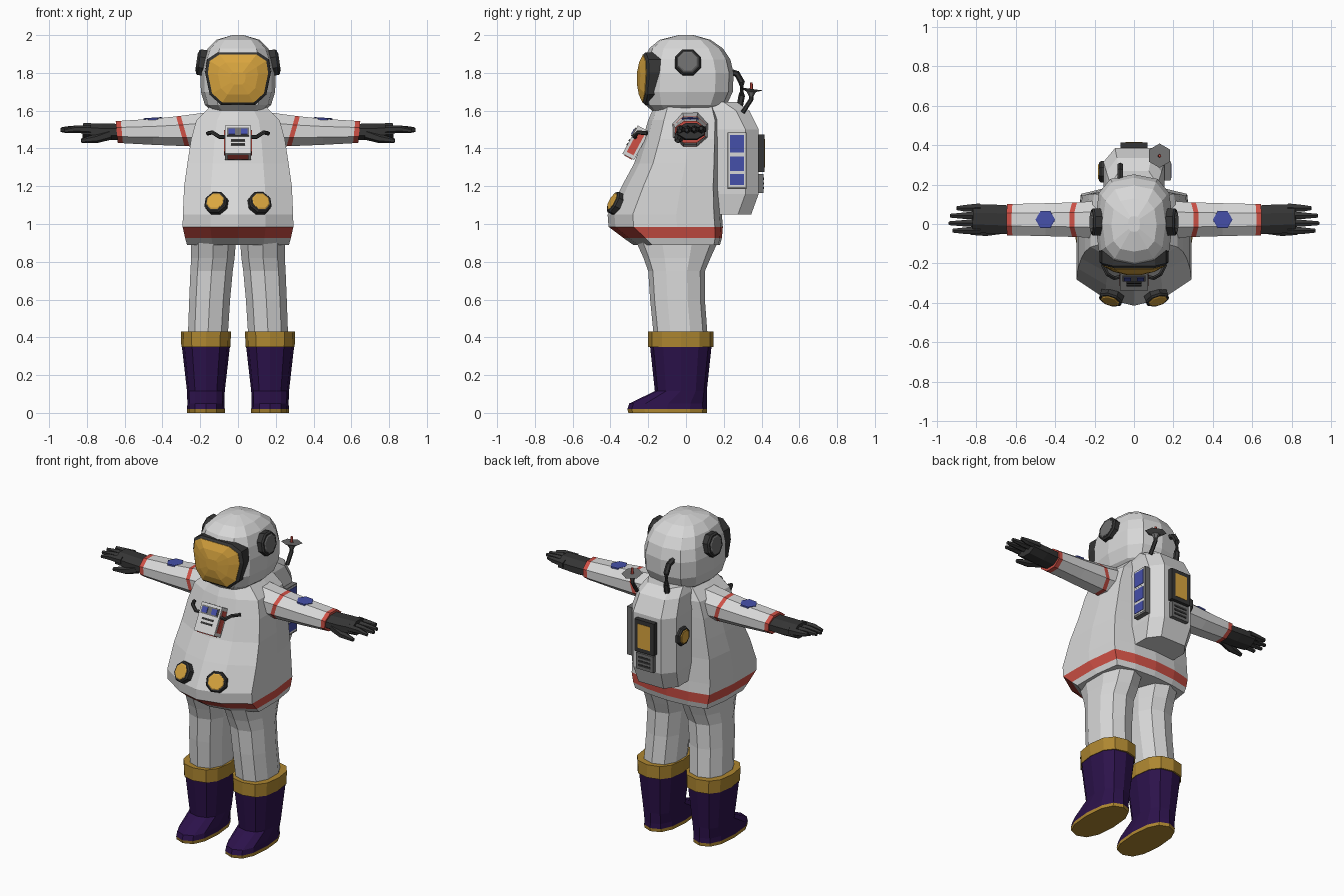
import bpy, bmesh, math
from mathutils import Vector, Matrix

old = bpy.data.objects.get("Cube")
if old:
    bpy.data.objects.remove(old, do_unlink=True)


def material(name, *rgb):
    m = bpy.data.materials.new(name)
    m.use_nodes = True
    m.diffuse_color = (*rgb, 1)
    m.node_tree.nodes["Principled BSDF"].inputs["Base Color"].default_value = (*rgb, 1)
    return m


WHITE = material("suit_white", .68, .68, .68)
RED = material("stripe_red", .62, .08, .06)
GOLD = material("visor_gold", .7, .38, .05)
OCHRE = material("boot_ochre", .42, .24, .03)
PURPLE = material("boot_purple", .025, .006, .07)
DARK = material("rubber_dark", .035, .035, .035)
BLUE = material("patch_blue", .06, .08, .4)
GREY = material("metal_grey", .16, .16, .16)


def loft(name, rings, mats):
    """Skin a stack of rings; mats is one material or one per band."""
    if not isinstance(mats, list):
        mats = [mats] * (len(rings) - 1)
    slots = list(dict.fromkeys(mats))
    bm = bmesh.new()
    loops = [[bm.verts.new(p) for p in r] for r in rings]
    n = len(loops[0])
    for a, b, m in zip(loops, loops[1:], mats):
        for i in range(n):
            j = (i + 1) % n
            bm.faces.new((a[i], a[j], b[j], b[i])).material_index = slots.index(m)
    bm.faces.new(loops[0]).material_index = slots.index(mats[0])
    bm.faces.new(loops[-1]).material_index = slots.index(mats[-1])
    bmesh.ops.recalc_face_normals(bm, faces=bm.faces)
    me = bpy.data.meshes.new(name)
    bm.to_mesh(me)
    bm.free()
    for m in slots:
        me.materials.append(m)
    ob = bpy.data.objects.new(name, me)
    bpy.context.collection.objects.link(ob)
    return ob


def power(v, e):
    return math.copysign(abs(v) ** e, v)


def oval(z, cx, w, front, back, n=12, e=1.0):
    """Horizontal rounded ring between two depths."""
    mid, half = (front + back) / 2, (back - front) / 2
    angles = [math.tau * i / n for i in range(n)]
    return [(cx + w * power(math.sin(a), e), mid - half * power(math.cos(a), e), z) for a in angles]


def tube(name, points, radii, mat, n=6, flat=1.0):
    """Tapered tube through points."""
    pts = [Vector(p) for p in points]
    rings = []
    for i, p in enumerate(pts):
        d = pts[min(i + 1, len(pts) - 1)] - pts[max(i - 1, 0)]
        q = d.to_track_quat("Z", "Y")
        rings.append([p + q @ Vector((radii[i] * math.cos(a), flat * radii[i] * math.sin(a), 0))
                      for a in (math.tau * (k + .5) / n for k in range(n))])
    return loft(name, rings, mat)


def disc(name, centre, normal, r, depth, mat, n=8):
    c, d = Vector(centre), Vector(normal).normalized()
    return tube(name, [c - d * depth, c + d * depth * .6, c + d * depth], [r, r, r * .88], mat, n)


def dial(name, centre, normal, r, face):
    c, d = Vector(centre), Vector(normal).normalized()
    disc(name + "_rim", c, d, r, .022, DARK)
    disc(name + "_face", c + d * .018, d, r * .76, .009, face)


def box(name, centre, size, mat, frame=Matrix()):
    x, y, z = (s / 2 for s in size)
    c = Vector(centre)
    rings = [[frame @ (c + Vector((sx * x, sy * y, h)))
              for sx, sy in ((-1, -1), (1, -1), (1, 1), (-1, 1))] for h in (-z, z)]
    return loft(name, rings, mat)


# Torso with belly bulge and red hem
half = [(.5, .06), (1, .22), (1, .6), (.92, .93), (.5, .98)]
outline = [(0, 0)] + half + [(0, 1)] + [(-x, t) for x, t in reversed(half)]
torso = [(.89, .27, -.28, .18), (.925, .28, -.33, .19), (.985, .293, -.41, .195),
         (1.05, .292, -.415, .19), (1.2, .285, -.34, .18), (1.32, .268, -.275, .18),
         (1.45, .248, -.23, .18), (1.55, .22, -.2, .18), (1.62, .15, -.17, .16)]
loft("torso", [[(x * w, f + (b - f) * t, z) for x, t in outline] for z, w, f, b in torso],
     [WHITE, RED] + [WHITE] * 6)

# Helmet
helmet = [(1.6, .14, -.18, .17), (1.63, .175, -.215, .215), (1.7, .197, -.235, .248),
          (1.8, .198, -.23, .252), (1.87, .183, -.222, .235), (1.93, .16, -.195, .195),
          (1.975, .115, -.14, .13), (2.0, .03, -.04, .04)]
loft("helmet", [oval(z, 0, w, f, b, 12, .72) for z, w, f, b in helmet], WHITE)

# Curved visor with dark rim
side = [(.1, .13), (.153, .095), (.163, .03), (.14, -.08), (.085, -.13)]
shape = side + [(-x, z) for x, z in reversed(side)]


def visor_ring(scale, y):
    return [(x * scale, y + (x * scale) ** 2, 1.77 + z * scale) for x, z in shape]


loft("visor_rim", [visor_ring(1.07, -.13), visor_ring(1.07, -.225), visor_ring(.97, -.236)], DARK)
loft("visor", [visor_ring(.98, -.2), visor_ring(.98, -.238), visor_ring(.65, -.253),
               visor_ring(.25, -.26)], GOLD)

# Paired parts
for s, label in ((1, "left_"), (-1, "right_")):
    dial(label + "ear", (s * .193, .01, 1.855), (s, 0, .15), .074, GREY)
    dial(label + "belly_dial", (s * .115, -.372, 1.11), (s * .28, -.85, .45), .064, GOLD)

    # Leg
    leg = [(.4, .16, .11, -.17, .115), (.6, .15, .113, -.19, .1), (.75, .14, .117, -.2, .1),
           (.82, .133, .12, -.225, .13), (.92, .13, .125, -.27, .175)]
    loft(label + "leg", [oval(z, s * c, w, f, b, 10, .85) for z, c, w, f, b in leg], WHITE)

    # Boot with sole and cuff
    boot = [(0, .1, -.305, .11), (.02, .1, -.31, .112), (.05, .098, -.3, .11),
            (.115, .1, -.165, .11), (.35, .127, -.19, .135)]
    loft(label + "boot", [oval(z, s * .17, w, f, b, 12, .8) for z, w, f, b in boot],
         [OCHRE] + [PURPLE] * 3)
    loft(label + "boot_cuff", [oval(z, s * .17, w, -.2, .145, 12, .8)
                               for z, w in ((.35, .13), (.43, .133))], OCHRE)

    # Sleeve with slanted shoulder stripe and wrist stripe
    sleeve = [(.12, .105, .1, 1.5, 0), (.28, .09, .083, 1.492, .3), (.305, .09, .081, 1.491, .3),
              (.45, .086, .071, 1.488, 0), (.615, .082, .061, 1.487, .1),
              (.642, .082, .06, 1.487, .1)]
    rings = []
    for x, ry, rz, cz, slant in sleeve:
        arc = [math.tau * (k + .5) / 8 for k in range(8)]
        rings.append([(s * (x + slant * rz * math.sin(a)), .022 + ry * 1.05 * math.cos(a),
                       cz + rz * 1.05 * math.sin(a)) for a in arc])
    loft(label + "sleeve", rings, [WHITE, RED, WHITE, WHITE, RED])
    disc(label + "sleeve_patch", (s * .45, .022, 1.557), (s * .06, 0, 1), .05, .006, BLUE, 6)

    # Glove: palm, fingers and thumb
    tube(label + "palm", [(s * .63, .022, 1.487), (s * .72, .025, 1.488), (s * .82, .028, 1.492)],
         [.078, .08, .076], DARK, 8, .6).name = label + "palm"
    for k, reach in enumerate((.92, .94, .935, .9)):
        y = -.03 + k * .038
        tube(label + "finger_%d" % (k + 1),
             [(s * .78, y, 1.5), (s * .86, y - .004, 1.502), (s * reach, y - .004, 1.492 + k * .005)],
             [.024, .019, .011], DARK)
    tube(label + "thumb", [(s * .68, -.025, 1.475), (s * .75, -.04, 1.452), (s * .83, -.045, 1.44)],
         [.03, .024, .012], DARK)

    # Chest hose
    tube(label + "chest_hose", [(s * .06, -.265, 1.46), (s * .1, -.275, 1.462),
                                (s * .135, -.255, 1.485), (s * .16, -.205, 1.48)],
         [.011] * 4, DARK)

# Tilted chest control box
tilt = Matrix.Translation((0, -.265, 1.43)) @ Matrix.Rotation(-.5, 4, "X")
box("chest_box", (0, 0, 0), (.14, .07, .17), WHITE, tilt)
box("chest_face_frame", (0, -.037, .045), (.116, .008, .05), GREY, tilt)
for s, label in ((1, "left_"), (-1, "right_")):
    box(label + "chest_screen", (s * .033, -.041, .045), (.036, .008, .034), BLUE, tilt)
    box(label + "chest_side_stripe", (s * .07, 0, 0), (.008, .04, .13), RED, tilt)
for h in (-.005, -.03):
    box("chest_slot", (0, -.036, h), (.075, .008, .012), DARK, tilt)
box("chest_base_stripe", (0, 0, -.085), (.11, .045, .008), RED, tilt)

# Backpack
pack = [(1.05, .14, .345), (1.16, .155, .385), (1.5, .155, .385), (1.6, .14, .335), (1.645, .12, .27)]
loft("backpack", [[(-w, .14, z), (-w, b - .07, z), (-w * .62, b, z), (w * .62, b, z),
                   (w, b - .07, z), (w, .14, z)] for z, w, b in pack], WHITE)

# Rear panel: framed gold window above a vent box
box("rear_window_frame", (0, .39, 1.375), (.135, .05, .2), DARK)
box("rear_window", (0, .413, 1.375), (.085, .008, .15), GOLD)
box("rear_vent_box", (0, .39, 1.215), (.12, .04, .1), GREY)
for h in (1.19, 1.215, 1.24):
    box("rear_vent_slot", (0, .409, h), (.085, .008, .012), DARK)

# Side windows and side dial
box("side_window_frame", (.16, .27, 1.335), (.05, .1, .3), GREY)
for h, tall in ((1.425, .1), (1.32, .085), (1.235, .065)):
    box("side_window_border", (.184, .27, h), (.006, .092, tall + .012), WHITE)
    box("side_window", (.186, .27, h), (.008, .075, tall - .008), BLUE)
dial("side_dial", (-.155, .265, 1.37), (-1, 0, 0), .058, GOLD)

# Dish antenna
tube("antenna_mast", [(.13, .3, 1.59), (.13, .345, 1.66), (.13, .345, 1.71)], [.012] * 3, DARK)
tube("antenna_dish", [(.13, .345, 1.675), (.13, .345, 1.7), (.13, .347, 1.715)],
     [.012, .025, .062], GREY)
tube("antenna_feed", [(.13, .346, 1.71), (.13, .346, 1.75)], [.009, .007], RED)

# Air hose from pack to helmet
tube("air_hose", [(-.07, .28, 1.6), (-.07, .295, 1.68), (-.07, .295, 1.75), (-.07, .27, 1.795),
                  (-.07, .22, 1.81)], [.017] * 5, DARK)
